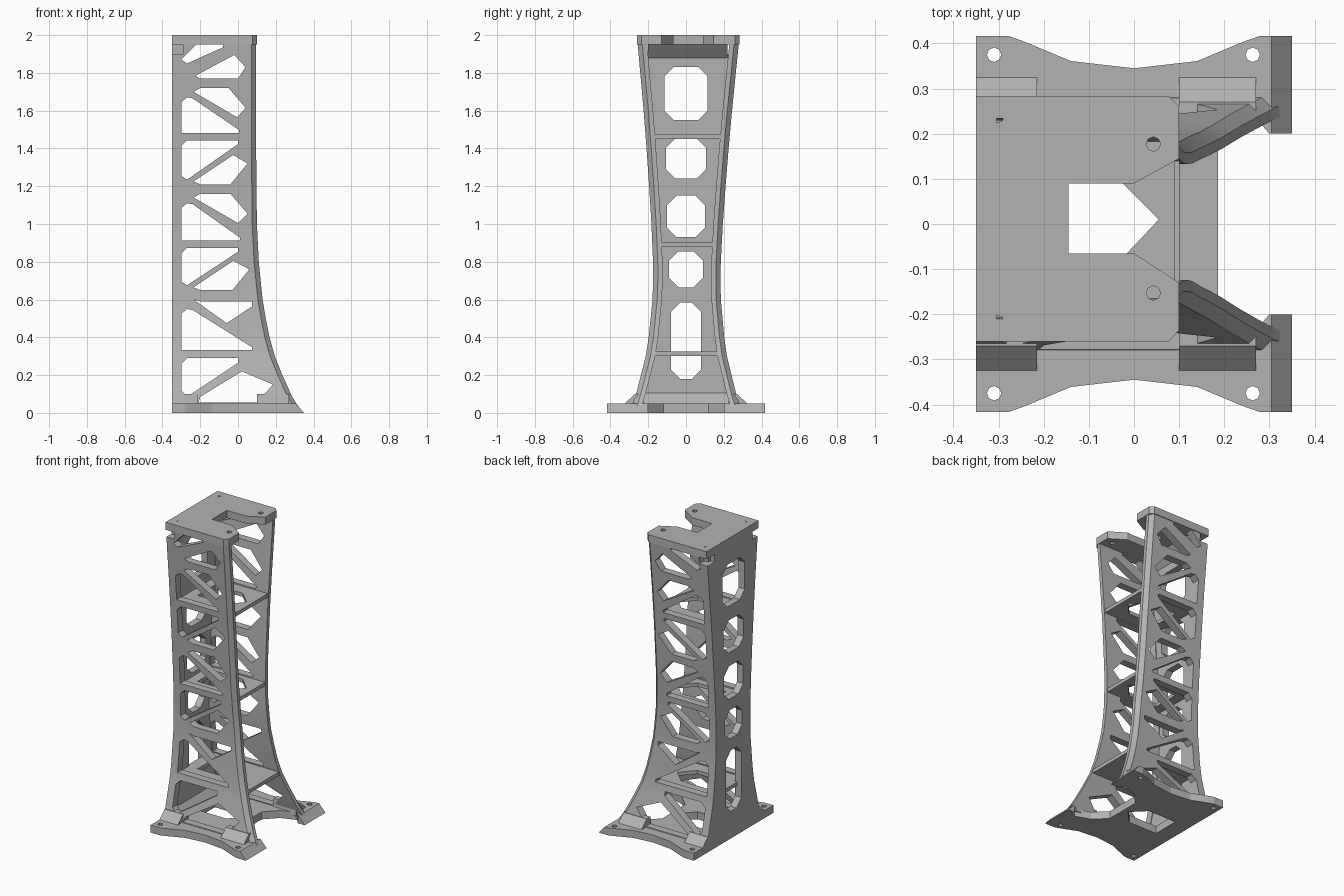
import bpy, bmesh, math

cube = bpy.data.objects.get("Cube")
if cube:
    bpy.data.objects.remove(cube)

grey = bpy.data.materials.new("plain grey")
grey.use_nodes = True
grey.diffuse_color = (0.45, 0.45, 0.45, 1)
grey.node_tree.nodes["Principled BSDF"].inputs["Base Color"].default_value = (0.45, 0.45, 0.45, 1)


def loft(name, rings):
    """Solid through rings of equal point count."""
    bm = bmesh.new()
    vs = [[bm.verts.new(p) for p in r] for r in rings]
    n = len(rings[0])
    for a, b in zip(vs, vs[1:]):
        for i in range(n):
            j = (i + 1) % n
            bm.faces.new((a[i], a[j], b[j], b[i]))
    bm.faces.new(vs[0][::-1])
    bm.faces.new(vs[-1])
    bmesh.ops.recalc_face_normals(bm, faces=bm.faces)
    mesh = bpy.data.meshes.new(name)
    bm.to_mesh(mesh)
    bm.free()
    mesh.materials.append(grey)
    obj = bpy.data.objects.new(name, mesh)
    bpy.context.collection.objects.link(obj)
    return obj


def prism(name, pts, axis, lo, hi):
    """Outline extruded along an axis."""
    put = {"x": lambda a, b, t: (t, a, b),
           "y": lambda a, b, t: (a, t, b),
           "z": lambda a, b, t: (a, b, t)}[axis]
    return loft(name, [[put(a, b, t) for a, b in pts] for t in (lo, hi)])


def cut(obj, cutters):
    """Subtract each cutter, then delete it."""
    bpy.context.view_layer.objects.active = obj
    for c in cutters:
        m = obj.modifiers.new("cut", "BOOLEAN")
        m.operation, m.solver, m.object = "DIFFERENCE", "EXACT", c
        bpy.ops.object.modifier_apply(modifier=m.name)
        bpy.data.objects.remove(c)


def box_pts(a0, a1, b0, b1):
    return [(a0, b0), (a1, b0), (a1, b1), (a0, b1)]


def octagon(a0, a1, b0, b1, c):
    return [(a0 + c, b0), (a1 - c, b0), (a1, b0 + c), (a1, b1 - c),
            (a1 - c, b1), (a0 + c, b1), (a0, b1 - c), (a0, b0 + c)]


def screw_holes(spots, lo, hi):
    return [prism("hole_cutter", [(x + .016 * math.cos(k * math.pi / 4),
                                   y + .016 * math.sin(k * math.pi / 4)) for k in range(8)],
                  "z", lo, hi) for x, y in spots]


def interp(table, z):
    for (z0, v0), (z1, v1) in zip(table, table[1:]):
        if z <= z1:
            return v0 + (v1 - v0) * (z - z0) / (z1 - z0)
    return table[-1][1]


# Tower outline by height: half width and front edge
WIDTH = [(0, .295), (.05, .28), (.1, .265), (.2, .24), (.3, .215), (.4, .2), (.6, .181),
         (.75, .177), (1, .189), (1.3, .209), (1.6, .234), (2, .272)]
FRONT = [(0, .345), (.05, .308), (.1, .28), (.2, .235), (.3, .195), (.4, .167), (.5, .147),
         (.6, .13), (.8, .11), (1, .1), (1.4, .096), (2, .096)]
LEVELS = [.02, .05, .1, .15, .2, .25, .3, .35, .4, .5, .6, .7, .8, 1, 1.2, 1.4, 1.6, 1.8, 2]


def side_y(s, z, inset=0):
    return s * (interp(WIDTH, z) - inset) + .006 * z


# Truss openings in the side walls, as x, z outlines
def bay(lo, mid, hi, reach, low_reach):
    return [
        [(-.3, lo + .02), (-.3, mid - .1), (-.27, mid - .075), (-.24, mid - .08),
         (low_reach, lo + .035), (low_reach, lo + .02)],
        [(-.235, mid - .045), (-.2, mid - .025), (reach - .09, mid - .025),
         (reach, mid - .13), (low_reach - .01, mid - .18)],
        [(-.235, mid + .04), (-.2, mid + .025), (reach - .09, mid + .025),
         (reach, mid + .135), (-.025, mid + .18)],
        [(-.3, mid + .07), (-.27, mid + .05), (-.24, mid + .07), (0, hi - .04),
         (0, hi - .02), (-.27, hi - .02), (-.3, hi - .05)],
    ]


SHELVES = [.312, .893, 1.463]
openings = bay(.312, .625, .893, .06, .075)[:1] + bay(.312, .625, .893, .06, 0)[2:]
openings += [[(-.235, .6), (-.2, .59), (.075, .59), (.075, .565), (-.06, .475)]]
openings += bay(.893, 1.185, 1.463, .05, .01)
openings += bay(1.463, 1.745, 2, .04, .005)[:2]
openings += [
    [(-.225, 1.785), (-.2, 1.77), (0, 1.77), (.04, 1.83), (-.02, 1.895)],
    [(-.3, 1.87), (-.27, 1.85), (-.08, 1.935), (-.08, 1.95), (-.22, 1.95)],
    [(-.3, .12), (-.27, .085), (-.24, .105), (.0, .265), (.0, .29), (-.27, .29), (-.3, .26)],
    [(-.21, .055), (.1, .055), (.185, .15), (.02, .22), (-.2, .085)],
]

# Side walls with chamfered front edges
for s, label in ((-1, "right"), (1, "left")):
    rings = []
    for z in LEVELS:
        f, out, inn = interp(FRONT, z), side_y(s, z), side_y(s, z, .05)
        rings.append([(-.35, out, z), (f - .025, out, z), (f, side_y(s, z, .025), z),
                      (f, inn, z), (-.35, inn, z)])
    wall = loft(label + "_truss_wall", rings)
    cutters = [prism("opening_cutter", o, "y", -.5, .5) for o in openings]
    cutters.append(prism("notch_cutter", box_pts(-.4, -.29, 1.9, 1.95), "y", -.5, .5))
    cut(wall, cutters)
    bpy.ops.object.select_all(action="DESELECT")
    wall.select_set(True)
    bpy.context.view_layer.objects.active = wall
    bpy.ops.object.shade_smooth_by_angle(angle=math.radians(12))

    # Corner gussets between wall and foot
    slope = [(s * .22, .03), (s * .33, .045), (s * .27, .1), (s * .23, .1)]
    prism(label + "_rear_gusset", slope, "x", -.35, -.215)
    loft(label + "_front_gusset", [[(x, y, z) for y, z in slope] for x in (.1, .27)])

# Back wall with clipped windows
back = loft("back_wall", [[(x, side_y(s, z, .02), z) for x, s in
                           ((-.35, -1), (-.35, 1), (-.305, 1), (-.305, -1))] for z in LEVELS])
windows = [(.115, 1.55, 1.83), (.105, 1.24, 1.455), (.1, .93, 1.15), (.09, .665, .855), (.08, .18, .585)]
cutters = [prism("window_cutter", octagon(-w, w, a, b, .05), "x", -.5, -.2) for w, a, b in windows]
for s in (-1, 1):
    cutters.append(prism("notch_cutter", box_pts(s * .2, s * .4, 1.9, 1.95), "x", -.5, -.2))
cut(back, cutters)
prism("top_brace", [(-.32, 1.88), (-.305, 1.88), (-.24, 1.955), (-.32, 1.955)], "y", -.2, .22)
prism("bottom_brace", [(-.32, .04), (-.25, .04), (-.305, .105), (-.32, .105)], "y", -.23, .23)

# Horizontal shelves with an arrow-shaped opening
ARROW = [(-.24, -.08), (-.03, -.08), (.055, .01), (-.035, .1), (-.24, .1)]
for i, z in enumerate(SHELVES):
    f = interp(FRONT, z) - .005
    lo, hi = side_y(-1, z, .03), side_y(1, z, .03)
    shelf = prism("shelf_%d" % (i + 1), box_pts(-.32, f, lo, hi), "z", z - .012, z + .012)
    cut(shelf, [prism("arrow_cutter", ARROW, "z", z - .1, z + .1)])

# Base plate with curved sides, a front notch and sloped toes
edge = [(-.35, .417), (-.28, .417), (-.24, .403), (-.14, .361), (0, .345), (.14, .361),
        (.24, .403), (.28, .417), (.35, .417), (.35, .2), (.3, .2), (.27, .235), (.17, .2), (.09, .12)]
outline = edge + [(x, -y) for x, y in reversed(edge)]
base = loft("base_plate", [[(x, y, 0) for x, y in outline],
                           [(.305 if x > .34 else x, y, .05) for x, y in outline]])
spots = [(x, s * .375) for x in (-.31, .263) for s in (-1, 1)]
cut(base, screw_holes(spots, -.1, .2) + [prism("arrow_cutter", ARROW, "z", -.1, .2)])

# Top plate with an open slot and clipped front corners
top = prism("top_plate", [(-.35, -.26), (.077, -.26), (.1, -.235), (.1, -.13), (0, -.065),
                          (-.145, -.065), (-.145, .09), (0, .09), (.1, .145), (.1, .26),
                          (.077, .284), (-.35, .284)], "z", 1.95, 2)
cut(top, screw_holes([(-.303, .24), (-.303, -.218), (.043, .177), (.043, -.153)], 1.9, 2.1))
